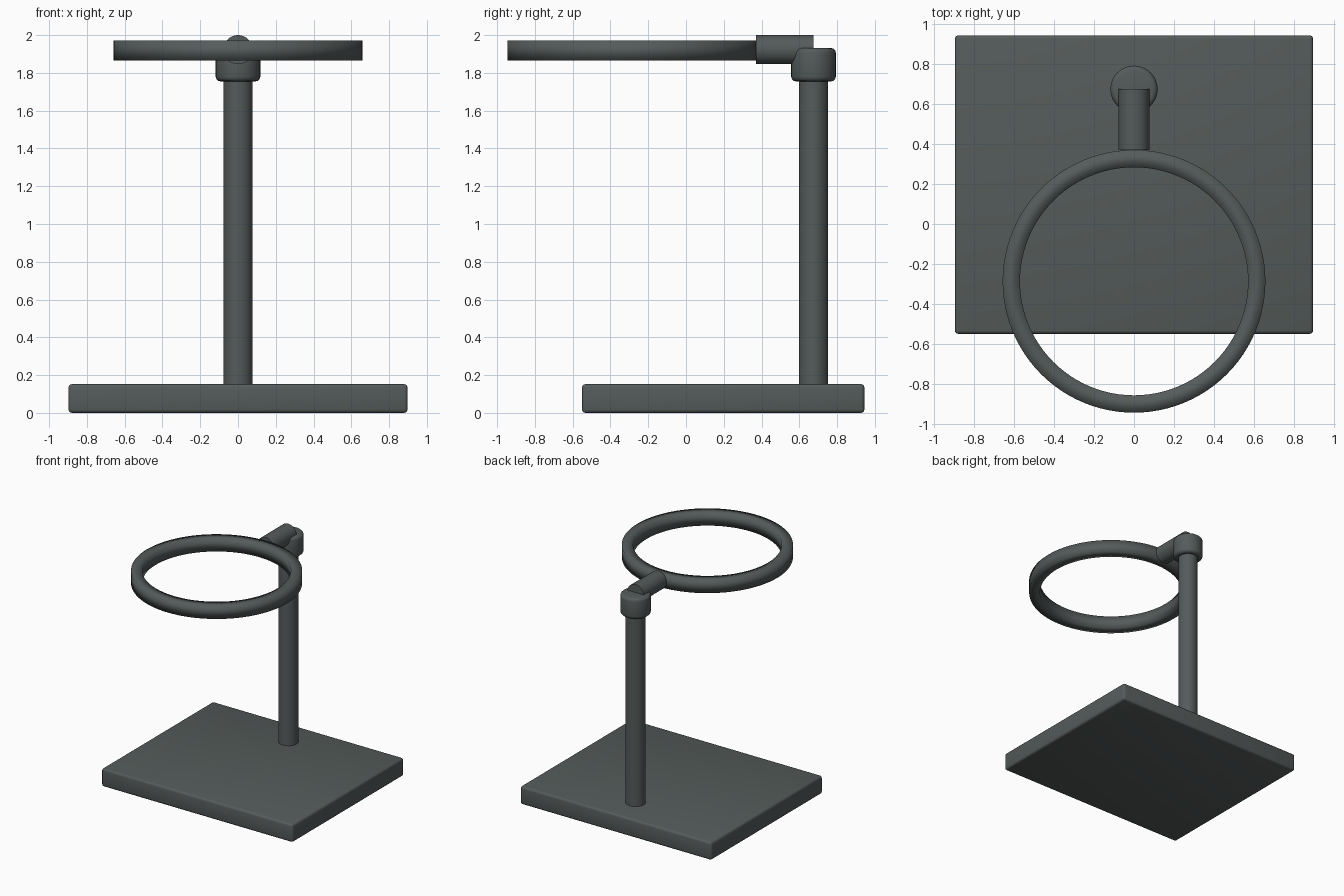
import bpy
import math

cube = bpy.data.objects.get("Cube")
if cube:
    bpy.data.objects.remove(cube, do_unlink=True)

# Single dark slate finish
SLATE = (0.09, 0.105, 0.103, 1)
mat = bpy.data.materials.new("dark_slate")
mat.use_nodes = True
mat.diffuse_color = SLATE
mat.node_tree.nodes["Principled BSDF"].inputs["Base Color"].default_value = SLATE

POST_Y = 0.675
ARM_Z = 1.923


def finish(name, bevel=0, segments=3):
    """Name, colour, round and smooth the active object."""
    ob = bpy.context.object
    ob.name = ob.data.name = name
    ob.data.materials.append(mat)
    bpy.ops.object.transform_apply(location=False, rotation=True, scale=True)
    if bevel:
        mod = ob.modifiers.new("rounded_edges", "BEVEL")
        mod.width = bevel
        mod.segments = segments
        mod.limit_method = "ANGLE"
        bpy.ops.object.modifier_apply(modifier=mod.name)
    bpy.ops.object.shade_smooth_by_angle(angle=math.radians(35))
    return ob


def rod(name, radius, start, end, bevel=0):
    """Round bar along z or y between two points."""
    along_y = start[1] != end[1]
    bpy.ops.mesh.primitive_cylinder_add(
        vertices=48, radius=radius, depth=math.dist(start, end),
        location=[(a + b) / 2 for a, b in zip(start, end)],
        rotation=(math.pi / 2 if along_y else 0, 0, 0))
    return finish(name, bevel)


# Base plate
bpy.ops.mesh.primitive_cube_add(size=1, location=(0, 0.197, 0.076))
bpy.context.object.scale = (1.795, 1.495, 0.152)
finish("base_plate", 0.018)

# Upright post, collar and horizontal arm
rod("post", 0.077, (0, POST_Y, 0.14), (0, POST_Y, 1.8))
rod("collar", 0.118, (0, POST_Y, 1.755), (0, POST_Y, 1.932), 0.025)
rod("arm", 0.077, (0, 0.37, ARM_Z), (0, POST_Y, ARM_Z))

# Flat-sided ring: a rectangular section spun round the z axis
SECTION = [(0.571, 1.866), (0.658, 1.866), (0.658, 1.972), (0.571, 1.972)]
STEPS = 96
verts, faces = [], []
for i in range(STEPS):
    a = math.tau * i / STEPS
    verts += [(r * math.cos(a), r * math.sin(a), z) for r, z in SECTION]
    for k in range(4):
        j, m = (i + 1) % STEPS, (k + 1) % 4
        faces.append((i * 4 + k, j * 4 + k, j * 4 + m, i * 4 + m)[::-1])
mesh = bpy.data.meshes.new("ring")
mesh.from_pydata(verts, [], faces)
mesh.materials.append(mat)
ring = bpy.data.objects.new("ring", mesh)
ring.location.y = -0.287
bpy.context.collection.objects.link(ring)
# Soft shading carries across the ring's edges
mesh.shade_smooth()
